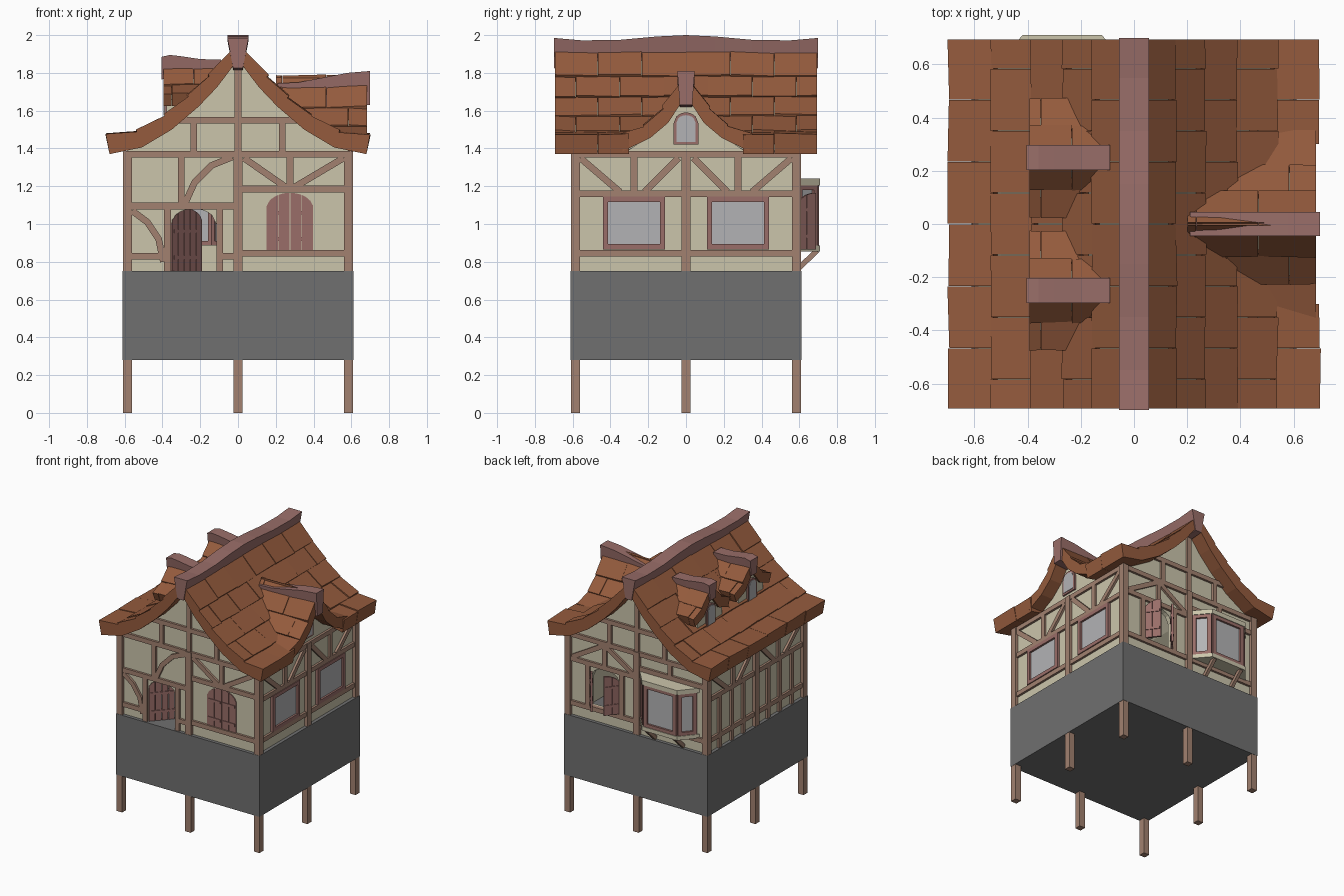
import bpy, bmesh, math, random
from mathutils import Vector, Matrix

if "Cube" in bpy.data.objects:
    bpy.data.objects.remove(bpy.data.objects["Cube"])
random.seed(4)

def mat(name, *c):
    m = bpy.data.materials.new(name)
    m.diffuse_color = (*c, 1)
    m.use_nodes = True
    m.node_tree.nodes["Principled BSDF"].inputs["Base Color"].default_value = m.diffuse_color
    return m
CREAM = mat("plaster", .60, .56, .41)
WOOD = mat("timber", .36, .22, .16)
PINK = mat("painted_wood", .32, .155, .14)
TILE = mat("roof_tile", .30, .105, .047)
GLASS = mat("glass", .45, .45, .46)
STONE = mat("stone", .16, .16, .16)

# wall frames: (along, up, outward) -> world
front = lambda u, v, d: Vector((u, -d, v))
back = lambda u, v, d: Vector((u, d, v))
right = lambda u, v, d: Vector((d, u, v))
left = lambda u, v, d: Vector((-d, u, v))
flat = lambda u, v, d: Vector((u, v, d))

def make(name, bm, m):
    bmesh.ops.recalc_face_normals(bm, faces=bm.faces[:])
    me = bpy.data.meshes.new(name)
    bm.to_mesh(me)
    bm.free()
    ob = bpy.data.objects.new(name, me)
    bpy.context.collection.objects.link(ob)
    if m: me.materials.append(m)
    return ob

def loft(bm, rings):
    vs = [[bm.verts.new(p) for p in r] for r in rings]
    n = len(vs[0])
    for a, b in zip(vs, vs[1:]):
        for i in range(n):
            bm.faces.new((a[i], a[(i + 1) % n], b[(i + 1) % n], b[i]))
    bm.faces.new(vs[0]); bm.faces.new(vs[-1][::-1])
    return vs

def slab(bm, pts, face, d0, d1):
    return loft(bm, [[face(u, v, d) for u, v in pts] for d in (d0, d1)])

def prism(name, pts, face, d0, d1, m):
    bm = bmesh.new()
    slab(bm, pts, face, d0, d1)
    return make(name, bm, m)

def rect(u0, u1, v0, v1):
    return [(u0, v0), (u1, v0), (u1, v1), (u0, v1)]

def ribbon(pts, w):
    P = [Vector(p) for p in pts]
    L, R = [], []
    for i, p in enumerate(P):
        t = (P[min(i + 1, len(P) - 1)] - P[max(i - 1, 0)]).normalized() * w / 2
        L.append((p.x - t.y, p.y + t.x)); R.append((p.x + t.y, p.y - t.x))
    return L + R[::-1]

def timbers(name, face, paths, w=.035, d0=.57, d1=.602, m=WOOD):
    bm = bmesh.new()
    for p in paths: slab(bm, ribbon(p, w), face, d0, d1)
    return make(name, bm, m)

def window(name, face, u0, u1, v0, v1, d, w=.028):
    h = w / 2
    timbers(name + "_frame", face, [[(u0, v0 + h), (u1, v0 + h)], [(u0, v1 - h), (u1, v1 - h)],
            [(u0 + h, v0), (u0 + h, v1)], [(u1 - h, v0), (u1 - h, v1)]], w, d - .02, d + .015, PINK)
    prism(name + "_glass", rect(u0 + h, u1 - h, v0 + h, v1 - h), face, d - .01, d, GLASS)

def arch(u0, u1, vs, vt):
    c, r = (u0 + u1) / 2, (u1 - u0) / 2
    return lambda u: vs + (vt - vs) * math.sqrt(max(0, 1 - ((u - c) / r) ** 2))

def arched(u0, u1, v0, h, n=10, a=None, b=None):
    a, b = (u0 if a is None else a), (u1 if b is None else b)
    return [(a, v0), (b, v0)] + [(b + (a - b) * i / n, h(b + (a - b) * i / n)) for i in range(n + 1)]

def leaf(name, face, a, b, v0, h, n, hinge=None, ang=0):
    # planked arched leaf with straps, swung about its hinge
    bm = bmesh.new()
    for i in range(n):
        s = a + (b - a) * i / n + .002
        slab(bm, arched(0, 0, v0, h, 4, s, s + (b - a) / n - .004), face, .578, .592)
    for z in (v0 + .06, v0 + .2):
        slab(bm, rect(a + .01, b - .01, z, z + .02), face, .574, .597)
    if hinge is not None:
        p = face(hinge, 0, .585)
        T = Matrix.Translation(p) @ Matrix.Rotation(ang, 4, 'Z') @ Matrix.Translation(-p)
        bmesh.ops.transform(bm, matrix=T, verts=bm.verts[:])
    return make(name, bm, PINK)

def mirror(pts):
    return pts + [(-u, v) for u, v in reversed(pts)]

# stone base and posts
prism("stone_base", rect(-.611, .611, -.611, .611), flat, .28, .75, STONE)
bm = bmesh.new()
for x in (-.585, 0, .585):
    for y in (-.585, 0, .585):
        if x or y:
            for z0, z1 in ((0, .29), (.74, 1.385)):
                slab(bm, rect(x - .024, x + .024, y - .024, y + .024), flat, z0, z1)
make("posts", bm, WOOD)

# hollow plaster walls with door, shutter and bay openings
doorh, shuth = arch(-.355, -.115, 1.0, 1.08), arch(.15, .40, 1.08, 1.165)
walls = prism("walls", mirror([(.585, .745), (.585, 1.39), (.5, 1.43), (.36, 1.53), (.2, 1.68), (.03, 1.87)]), front, -.585, .585, CREAM)
cuts = [prism("cut", mirror([(.55, .7), (.55, 1.35), (.34, 1.47), (.18, 1.62), (.02, 1.8)]), front, -.55, .55, None),
        prism("cut", arched(-.355, -.115, .7, doorh), front, .5, .62, None),
        prism("cut", arched(.15, .40, .86, shuth), back, .5, .62, None),
        prism("cut", rect(-.47, -.07, .89, 1.2), back, .5, .62, None)]
bpy.context.view_layer.objects.active = walls
for c in cuts:
    md = walls.modifiers.new("cut", 'BOOLEAN')
    md.operation, md.object, md.solver = 'DIFFERENCE', c, 'EXACT'
    bpy.ops.object.modifier_apply(modifier=md.name)
    bpy.data.objects.remove(c)

# timber framing
for nm, f in (("front", front), ("back", back)):
    timbers(nm + "_gable_timber", f, [[(-.6, 1.37), (.6, 1.37)], [(-.36, 1.55), (.36, 1.55)], [(0, 1.36), (0, 1.85)],
            [(-.235, 1.38), (-.235, 1.54)], [(.235, 1.38), (.235, 1.54)]])
V_front = [[(0, 1.185), (.58, 1.185)], [(.275, 1.19), (.275, 1.36)], [(.03, 1.35), (.26, 1.19)], [(.56, 1.35), (.29, 1.19)]]
timbers("front_timber", front, V_front + [[(-.58, 1.095), (0, 1.095)], [(0, .845), (.58, .845)],
        [(-.58, .83), (-.38, .83)], [(-.1, .83), (0, .83)], [(-.373, .75), (-.373, 1.1)], [(-.097, .75), (-.097, 1.1)],
        [(-.3, 1.1), (-.3, 1.36)], [(-.28, 1.11), (-.23, 1.22), (-.14, 1.31), (-.03, 1.355)],
        [(-.56, 1.07), (-.48, 1.01), (-.42, .92), (-.395, .8)]])
timbers("back_timber", back, [[(-.58, 1.26), (0, 1.26)], [(0, 1.185), (.58, 1.185)], [(0, .845), (.58, .845)],
        [(.275, 1.19), (.275, 1.36)], [(.03, 1.2), (.26, 1.35)], [(.55, 1.2), (.29, 1.35)], [(-.28, 1.26), (-.28, 1.36)],
        [(.13, .845), (.13, 1.18)], [(.42, .845), (.42, 1.18)], [(-.58, .845), (0, .845)]])
side = [[(-.6, 1.37), (.6, 1.37)], [(-.6, 1.16), (.6, 1.16)], [(-.6, .845), (.6, .845)]]
for s in (1, -1):
    side += [[(.275 * s, 1.16), (.275 * s, 1.37)], [(.56 * s, 1.35), (.35 * s, 1.17)], [(.04 * s, 1.35), (.22 * s, 1.17)]]
timbers("right_timber", right, side)
timbers("left_timber", left, side + [[(u * s, .75), (u * s, 1.16)] for u in (.15, .29, .44) for s in (1, -1)])

# windows, door and shutters
for s in (-1, 1): window("right_window", right, .275 * s - .165, .275 * s + .165, .865, 1.145, .592)
leaf("front_door", front, -.352, -.118, .752, doorh, 5, -.352, math.radians(48))
leaf("front_shutter_left", front, .15, .275, .85, shuth, 2)
leaf("front_shutter_right", front, .275, .40, .85, shuth, 2)
leaf("back_shutter_right", back, .275, .40, .865, shuth, 2, .40, math.radians(-53))
leaf("back_shutter_left", back, .15, .275, .865, shuth, 2, .15, math.radians(53))

# bay window
bay = [(-.50, .585), (-.41, .69), (-.13, .69), (-.04, .585)]
wide = [(-.53, .58), (-.42, .71), (-.12, .71), (-.01, .58)]
prism("bay_roof", wide, flat, 1.205, 1.24, CREAM)
prism("bay_sill", wide, flat, .855, .885, CREAM)
for (a, b) in zip(bay, bay[1:]):
    p, q = Vector((*a, 0)), Vector((*b, 0))
    t = (q - p).normalized()
    f = lambda u, v, d: p + t * u + Vector((-t.y, t.x, 0)) * d + Vector((0, 0, v))
    window("bay_window", f, 0, (q - p).length, .88, 1.21, 0, .03)
for x in (-.39, -.15):
    prism("bay_brace", ribbon([(.59, .76), (.695, .86)], .028), right, x - .012, x + .012, WOOD)

# chunky curved roofs built from staggered tiles
def tiles(name, top, bot, face, spans, u0=0, step=.2333):
    bm = bmesh.new()
    for s in (1, -1):
        for i in range(len(top) - 1):
            a, b, c, e = Vector(top[i]), Vector(top[i + 1]), Vector(bot[i + 1]), Vector(bot[i])
            n = (b - a).orthogonal().normalized()
            n *= 1 if n.y > 0 else -1
            quad = [a - n * .006, b + (b - a).normalized() * .008 + n * .006, c, e]
            pts = [(u0 + s * p.x, p.y) for p in quad]
            for lo, hi in spans(s, i):
                off = step / 2 * (i % 2)
                k = math.floor((lo - off) / step + 1e-3)
                cutsd = [lo] + [off + step * j for j in range(k + 1, k + 12) if lo + .03 < off + step * j < hi - .03] + [hi]
                for d0, d1 in zip(cutsd, cutsd[1:]):
                    for ring in slab(bm, pts, face, d0 + .001, d1 - .001):
                        j = random.uniform(-.005, .005)
                        for v in ring[:2]: v.co.z += j
                        ring[1].co += face(s, 0, 0) * random.uniform(-.004, .004)
    return make(name, bm, TILE)

def ridge(name, face, u0, stations, wt, wb, h):
    bm = bmesh.new()
    loft(bm, [[face(u0 + u, z + v, d) for u, v in ((-wt, 0), (wt, 0), (wb, -h), (-wb, -h))] for d, z in stations])
    return make(name, bm, PINK)

def main_spans(s, i):
    gap = {2: .05, 3: .15, 4: .30}.get(i) if s > 0 else None
    return [(-.695, -gap), (gap, .695)] if gap else [(-.695, .695)]
tiles("main_roof", [(.0, 1.96), (.15, 1.79), (.26, 1.68), (.38, 1.58), (.53, 1.495), (.69, 1.472)],
      [(.0, 1.87), (.11, 1.725), (.21, 1.62), (.35, 1.50), (.51, 1.405), (.68, 1.37)], front, main_spans)
ridge("main_ridge", front, 0, [(-.7, 1.985), (-.55, 1.972), (-.35, 1.975), (-.15, 1.993), (0, 2), (.15, 1.993),
      (.35, 1.975), (.55, 1.972), (.7, 1.985)], .056, .026, .16)

# large right dormer
tiles("right_dormer_roof", [(.0, 1.79), (.115, 1.625), (.215, 1.525), (.345, 1.475)],
      [(.0, 1.68), (.095, 1.535), (.19, 1.455), (.335, 1.385)], right,
      lambda s, i: [((.2, .3, .42)[i], .685)])
ridge("right_dormer_ridge", right, 0, [(.21, 1.745), (.32, 1.75), (.45, 1.775), (.58, 1.8), (.7, 1.81)], .046, .033, .18)
prism("right_dormer_wall", mirror([(.32, 1.38), (.19, 1.47), (.1, 1.55), (.02, 1.69)]), right, .54, .585, CREAM)
def arched_window(name, face, c, w, v0, vs, vt, d):
    prism(name + "_frame", arched(c - w, c + w, v0, arch(c - w, c + w, vs, vt)), face, d - .03, d + .012, PINK)
    k = w - .014
    prism(name + "_glass", arched(c - k, c + k, v0 + .014, arch(c - k, c + k, vs, vt - .014)), face, d, d + .016, GLASS)
arched_window("right_dormer_window", right, 0, .065, 1.42, 1.535, 1.59, .585)

# two small left dormers
for y in (-.25, .25):
    tiles("left_dormer_roof", [(.0, 1.87), (.11, 1.745), (.215, 1.69)], [(.0, 1.78), (.09, 1.665), (.2, 1.625)],
          left, lambda s, i: [((.1, .17)[i], .395)], y)
    ridge("left_dormer_ridge", left, y, [(.09, 1.87), (.2, 1.873), (.3, 1.888), (.36, 1.895), (.405, 1.885)], .047, .033, .12)
    prism("left_dormer_wall", [(y + u, v) for u, v in mirror([(.15, 1.48), (.15, 1.66), (.09, 1.69), (.02, 1.79)])],
          left, .2, .378, CREAM)
    arched_window("left_dormer_window", left, y, .055, 1.56, 1.68, 1.73, .378)
